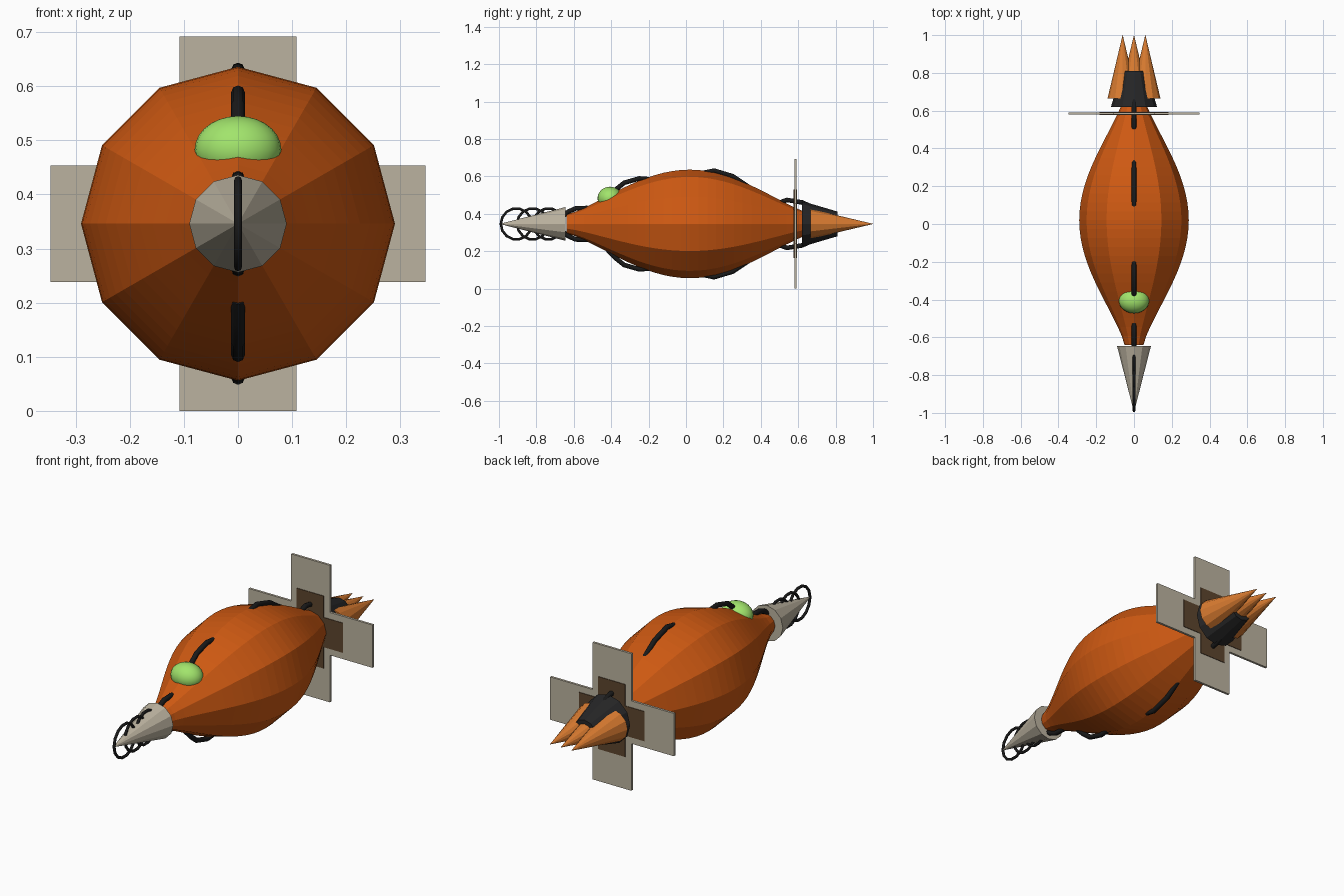
import bpy, math
from mathutils import Matrix, Vector

cube = bpy.data.objects.get("Cube")
if cube:
    bpy.data.objects.remove(cube)

MID = 0.346  # height of the long axis


def material(name, rgb):
    mat = bpy.data.materials.new(name)
    mat.use_nodes = True
    color = (*rgb, 1)
    mat.diffuse_color = color
    mat.node_tree.nodes["Principled BSDF"].inputs["Base Color"].default_value = color
    return mat


ORANGE = material("burnt orange", (0.62, 0.10, 0.006))
FLAME = material("light orange", (0.70, 0.20, 0.03))
STONE = material("warm grey", (0.50, 0.45, 0.35))
BROWN = material("dark brown", (0.11, 0.06, 0.027))
BLACK = material("black", (0.010, 0.010, 0.010))
CHARCOAL = material("charcoal", (0.019, 0.019, 0.020))
GREEN = material("light green", (0.36, 0.78, 0.15))


def mesh_object(name, verts, faces, mat):
    mesh = bpy.data.meshes.new(name)
    mesh.from_pydata(verts, [], faces)
    mesh.materials.append(mat)
    obj = bpy.data.objects.new(name, mesh)
    bpy.context.collection.objects.link(obj)
    return obj


def lathe(name, profile, mat, x=0, sides=12):
    """Turn (y, radius) points around the long axis, with capped ends."""
    verts, faces = [], []
    for y, r in profile:
        for i in range(sides):
            a = math.tau * i / sides
            verts.append((x + r * math.cos(a), y, MID + r * math.sin(a)))
    for j in range(len(profile) - 1):
        for i in range(sides):
            k = (i + 1) % sides
            a, b = j * sides, (j + 1) * sides
            faces.append((a + i, b + i, b + k, a + k))
    last = (len(profile) - 1) * sides
    faces.append(tuple(range(sides)))
    faces.append(tuple(reversed(range(last, last + sides))))
    return mesh_object(name, verts, faces, mat)


def tube(name, points, radius, mat, closed=False):
    curve = bpy.data.curves.new(name, "CURVE")
    curve.dimensions = "3D"
    curve.bevel_depth = radius
    curve.bevel_resolution = 2
    curve.use_fill_caps = True
    spline = curve.splines.new("POLY")
    spline.points.add(len(points) - 1)
    for p, (y, z) in zip(spline.points, points):
        p.co = (0, y, z, 1)
    spline.use_cyclic_u = closed
    curve.materials.append(mat)
    obj = bpy.data.objects.new(name, curve)
    bpy.context.collection.objects.link(obj)
    return obj


def cross(name, reach, half, y, thick, mat):
    """Plus-shaped plate standing across the long axis."""
    quarter = [(reach, -half), (reach, half), (half, half)]
    outline = []
    for turn in range(4):
        rot = Matrix.Rotation(turn * math.pi / 2, 2)
        outline += [rot @ Vector(p) for p in quarter]
    n = len(outline)
    verts = [(p.x, y + s * thick / 2, MID + p.y) for s in (-1, 1) for p in outline]
    faces = [tuple(range(n)), tuple(reversed(range(n, 2 * n)))]
    faces += [(i, i + n, (i + 1) % n + n, (i + 1) % n) for i in range(n)]
    return mesh_object(name, verts, faces, mat)


# Faceted spindle body
steps = 28
profile = []
for i in range(steps + 1):
    u = -1 + 2 * i / steps
    swell = max(0, math.cos(u * math.pi / 2)) ** 1.27
    profile.append((0.02 + 0.66 * u, 0.05 + 0.24 * swell))
lathe("body", profile, ORANGE)

# Nose cone with thin wire loops
lathe("nose_cone", [(-0.995, 0.0005), (-0.645, 0.09)], STONE)
for n, y in enumerate((-0.907, -0.82, -0.735)):
    loop = [(y + 0.083 * math.cos(math.tau * i / 14),
             MID + 0.083 * math.sin(math.tau * i / 14)) for i in range(14)]
    tube(f"nose_loop_{n + 1}", loop, 0.007, BLACK, closed=True)

# Stitched cord along the top and the underside, as (y, distance from axis)
stitches = [
    [(-0.66, 0.04), (-0.63, 0.065), (-0.59, 0.083), (-0.53, 0.085), (-0.48, 0.07)],
    [(-0.42, 0.14), (-0.38, 0.18), (-0.33, 0.22), (-0.25, 0.243), (-0.19, 0.238)],
    [(0.08, 0.27), (0.15, 0.285), (0.25, 0.255), (0.32, 0.208), (0.38, 0.165)],
    [(0.49, 0.11), (0.54, 0.128), (0.62, 0.115), (0.68, 0.088), (0.72, 0.06)],
]
for n, path in enumerate(stitches):
    for side, sign in (("top", 1), ("bottom", -1)):
        tube(f"{side}_stitch_{n + 1}", [(y, MID + sign * r) for y, r in path],
             0.0125, BLACK)

# Green dome
bpy.ops.mesh.primitive_uv_sphere_add(segments=24, ring_count=14, radius=1,
                                     location=(0, -0.407, 0.483))
dome = bpy.context.object
dome.name = "canopy_dome"
dome.scale = (0.08, 0.066, 0.062)
dome.data.materials.append(GREEN)
bpy.ops.object.shade_smooth_by_angle()

# Tail fins with a smaller, thicker brown cross set in the middle
cross("tail_fins", 0.346, 0.108, 0.585, 0.012, STONE)
cross("fin_inlay", 0.183, 0.075, 0.585, 0.018, BROWN)

# Exhaust nozzle and three flames
lathe("exhaust_nozzle", [(0.62, 0.122), (0.81, 0.066)], CHARCOAL)
for n, x in enumerate((-0.06, 0, 0.06)):
    lathe(f"flame_{n + 1}", [(0.665, 0.08), (1.0, 0.0005)], FLAME, x)
